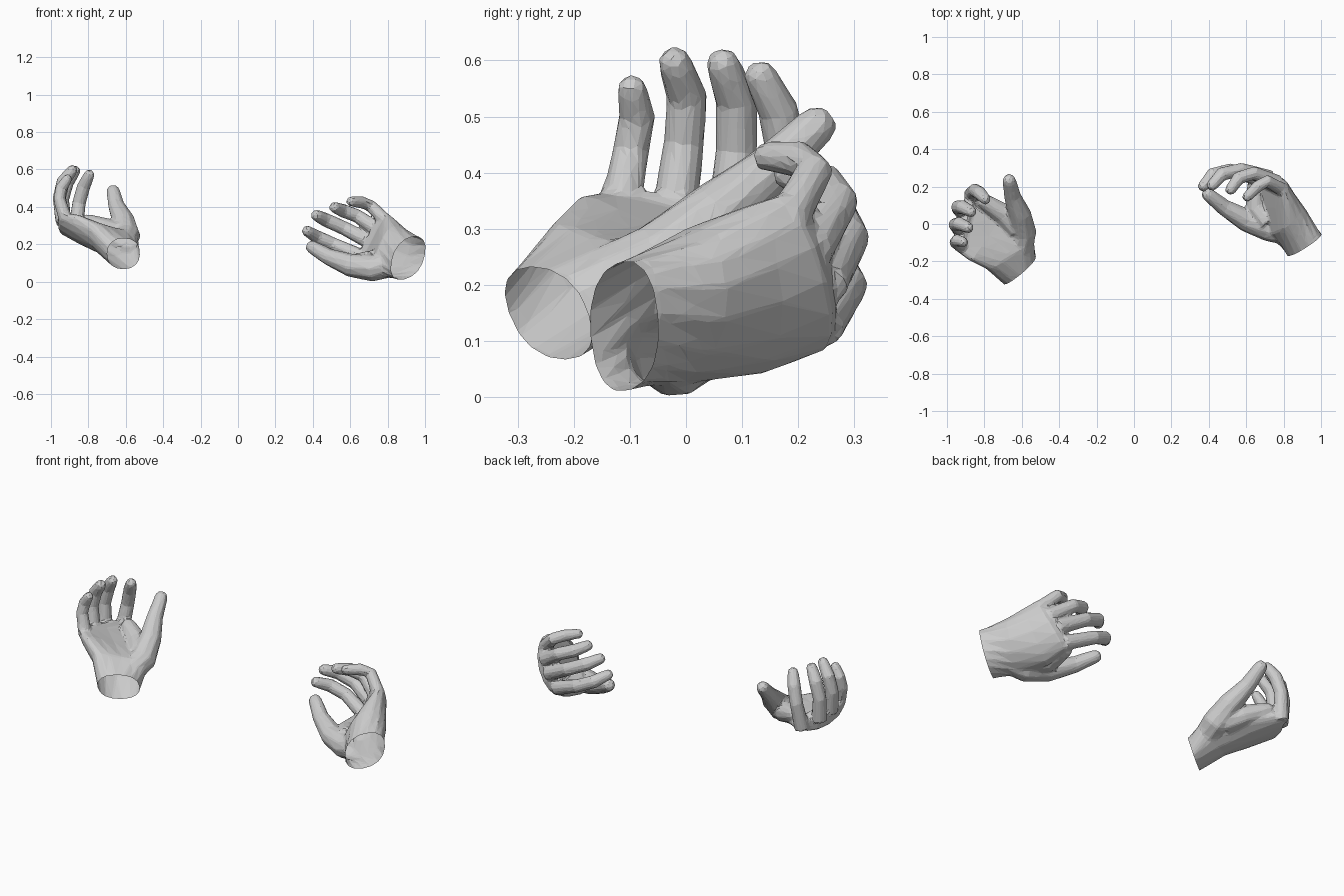
import bpy, bmesh, math
from mathutils import Vector as V

if "Cube" in bpy.data.objects:
    bpy.data.objects.remove(bpy.data.objects["Cube"])


def loft(bm, rings):
    """Closed solid through a list of equally sized rings."""
    vr = [[bm.verts.new(p) for p in r] for r in rings]
    n, faces = len(vr[0]), []
    for a, b in zip(vr, vr[1:]):
        for i in range(n):
            j = (i + 1) % n
            faces.append(bm.faces.new((a[i], a[j], b[j], b[i])))
    faces += [bm.faces.new(vr[0]), bm.faces.new(vr[-1])]
    bmesh.ops.recalc_face_normals(bm, faces=faces)


def tube(bm, pts, radii, ref, sides=10):
    """Tapered digit with a rounded tip; the last point is the extreme tip."""
    pts, radii = [V(p) for p in pts], list(radii)
    d, r, tip = (pts[-1] - pts[-2]).normalized(), radii[-1], pts[-1]
    pts[-1:] = [tip - d * r * 1.0, tip - d * r * 0.35, tip]
    radii[-1:] = [r, r * 0.85, r * 0.45]
    rings = []
    for i, (p, r) in enumerate(zip(pts, radii)):
        a, b = pts[max(i - 1, 0)], pts[min(i + 1, len(pts) - 1)]
        t = (b - a).normalized()
        x = (ref - t * ref.dot(t)).normalized()
        y = t.cross(x)
        rings.append([p + (x * math.cos(k) + y * math.sin(k)) * r
                      for k in [2 * math.pi * (s + .5) / sides for s in range(sides)]])
    loft(bm, rings)


def palm(bm, sections, sides=16):
    """Cupped palm: each section has thumb edge, little edge, palm vector, bow."""
    rings = []
    for p, q, n, bow in sections:
        ring = []
        for s in range(sides):
            a = 2 * math.pi * s / sides
            u, v = [math.copysign(abs(c) ** 0.88, c) for c in (math.cos(a), math.sin(a))]
            ring.append((p + q) / 2 + (p - q) / 2 * u + n * v
                        - n.normalized() * bow * (1 - u * u))
        rings.append(ring)
    loft(bm, rings)


def hand(name, sections, fingers, thumb, web):
    sections = [(V(p), V(q), V(n), b) for p, q, n, b in sections]
    p, q, n, _ = sections[0]
    c, out = (p + q) / 2, (p - q).cross(n).normalized()
    if out.dot(c - (sections[1][0] + sections[1][1]) / 2) < 0:
        out = -out
    # overlong wrist, trimmed open afterwards
    sections.insert(0, (p + out * .04, q + out * .04, n, 0))
    across = (sections[4][0] - sections[4][1]).normalized()
    facing = sections[3][2].normalized()
    bm = bmesh.new()
    palm(bm, sections)
    for i, f in enumerate(fingers):
        k = (1.0, 1.03, 1.0, 0.9)[i]
        tube(bm, f, [k * r for r in (.042, .037, .037, .031)], across)
    tube(bm, thumb, (.07, .073, .062, .045, .037), facing)
    tube(bm, web, (.072, .06, .044), facing)
    me = bpy.data.meshes.new(name)
    bm.to_mesh(me)
    bm.free()
    ob = bpy.data.objects.new(name, me)
    bpy.context.collection.objects.link(ob)
    # fuse into one skin, then reduce to flat facets
    m = ob.modifiers.new("fuse", 'REMESH')
    m.mode, m.voxel_size = 'VOXEL', .007
    m = ob.modifiers.new("soften", 'SMOOTH')
    m.factor, m.iterations = .5, 9
    m = ob.modifiers.new("facet", 'DECIMATE')
    m.ratio = .05
    dg = bpy.context.evaluated_depsgraph_get()
    me = bpy.data.meshes.new_from_object(ob.evaluated_get(dg))
    ob.modifiers.clear()
    ob.data = me
    bm = bmesh.new()
    bm.from_mesh(me)
    bmesh.ops.bisect_plane(bm, geom=bm.verts[:] + bm.edges[:] + bm.faces[:],
                           plane_co=c, plane_no=out, clear_outer=True)
    for f in bm.faces:
        f.smooth = False
    bm.to_mesh(me)
    bm.free()


# upturned hand on the left of the front view
hand("open_hand",
     [((-.525, -.175, .15), (-.70, -.315, .148), (0, -.03, .083), 0),
      ((-.54, -.07, .225), (-.79, -.24, .28), (.03, -.02, .075), .045),
      ((-.69, .075, .25), (-.88, -.195, .345), (.035, 0, .055), .05),
      ((-.845, .19, .28), (-.925, -.16, .355), (.04, 0, .036), .035),
      ((-.86, .185, .325), (-.945, -.15, .375), (.03, 0, .012), .02)],
     [[(-.87, .155, .265), (-.85, .18, .42), (-.825, .165, .51), (-.785, .122, .592)],
      [(-.93, .078, .30), (-.94, .09, .44), (-.915, .09, .53), (-.857, .058, .613)],
      [(-.935, -.022, .32), (-.955, -.004, .45), (-.935, .002, .535), (-.87, -.027, .615)],
      [(-.92, -.118, .33), (-.955, -.098, .44), (-.945, -.087, .50), (-.90, -.1, .568)]],
     [(-.61, -.14, .2), (-.594, -.04, .245), (-.613, .055, .325), (-.65, .15, .405), (-.672, .255, .505)],
     [(-.63, -.02, .25), (-.70, .055, .28), (-.83, .14, .33)])

# grasping hand on the right of the front view
hand("curled_hand",
     [((.89, -.10, .012), (.93, -.12, .24), (-.09, -.06, -.02), 0),
      ((.75, -.03, .025), (.865, .02, .30), (-.08, -.06, .02), .025),
      ((.69, .12, .04), (.83, .11, .34), (-.055, -.042, .015), .025),
      ((.665, .235, .08), (.81, .165, .36), (-.036, -.036, .01), .022),
      ((.635, .25, .11), (.775, .19, .37), (-.026, -.028, .01), .018)],
     [[(.68, .24, .125), (.51, .288, .20), (.42, .265, .24), (.355, .183, .28)],
      [(.73, .245, .20), (.57, .29, .285), (.47, .267, .33), (.402, .188, .363)],
      [(.77, .22, .26), (.64, .272, .35), (.56, .247, .38), (.502, .163, .403)],
      [(.80, .18, .315), (.71, .23, .405), (.66, .20, .425), (.588, .128, .43)]],
     [(.80, -.04, .09), (.72, -.02, .072), (.60, .02, .088), (.48, .09, .135), (.375, .175, .198)],
     [(.72, .01, .10), (.65, .09, .095), (.645, .24, .115)])
